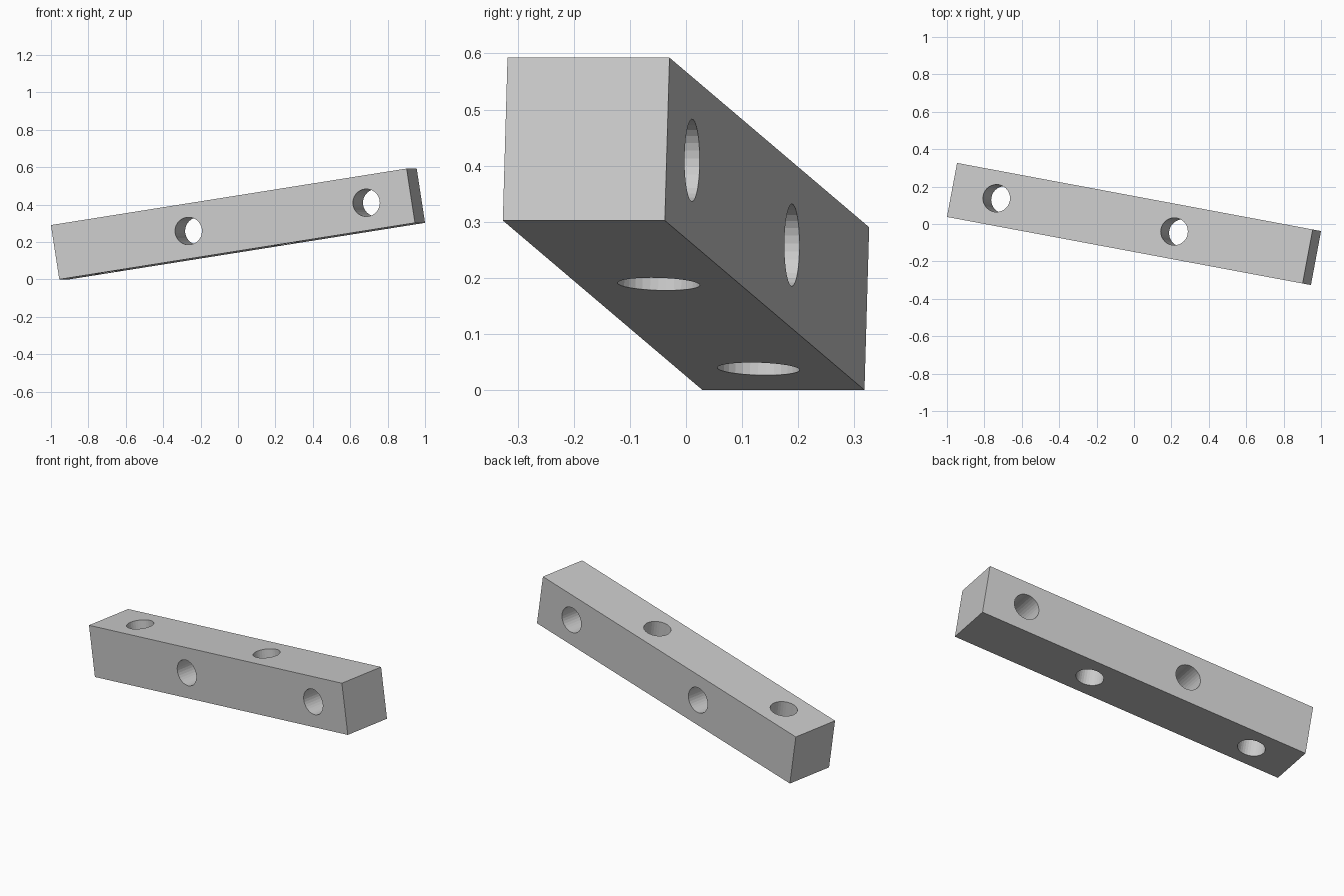
import bpy
import math
from mathutils import Matrix, Vector

if "Cube" in bpy.data.objects:
    bpy.data.objects.remove(bpy.data.objects["Cube"], do_unlink=True)

LENGTH = 1.958
WIDTH = LENGTH * 0.15
RADIUS = WIDTH / 4
SIDES = 32

grey = bpy.data.materials.new("light grey")
grey.use_nodes = True
colour = (0.6, 0.6, 0.6, 1)
grey.diffuse_color = colour
grey.node_tree.nodes["Principled BSDF"].inputs["Base Color"].default_value = colour

# Square bar
bpy.ops.mesh.primitive_cube_add(size=1)
bar = bpy.context.object
bar.name = "drilled_bar"
bar.data.transform(Matrix.Diagonal((LENGTH, WIDTH, WIDTH, 1)))
bar.data.materials.append(grey)


def drill(along, tilt):
    """Cut one round through hole across the bar."""
    bpy.ops.mesh.primitive_cylinder_add(vertices=SIDES, radius=RADIUS, depth=WIDTH * 2,
                                        location=(along, 0, 0), rotation=(tilt, 0, 0))
    cutter = bpy.context.object
    cutter.name = "hole_cutter"
    cutter.hide_render = True
    cutter.data.materials.append(grey)
    cut = bar.modifiers.new("hole", "BOOLEAN")
    cut.operation = "DIFFERENCE"
    cut.solver = "EXACT"
    cut.object = cutter
    bpy.context.view_layer.objects.active = bar
    bpy.ops.object.modifier_apply(modifier=cut.name)
    bpy.data.objects.remove(cutter, do_unlink=True)


# Two upright holes and two cross holes, alternating along the bar
for step in (-3, 1):
    drill(step * LENGTH / 8, 0)
    drill(-step * LENGTH / 8, math.pi / 2)

# Tilt the finished bar and rest its lowest corner on the ground
pose = Matrix.Rotation(math.radians(-10.6), 4, "Z") @ Matrix.Rotation(math.radians(-8.88), 4, "Y")
bar.data.transform(pose)
bar.data.transform(Matrix.Translation(Vector((0, 0, -min(v.co.z for v in bar.data.vertices)))))
